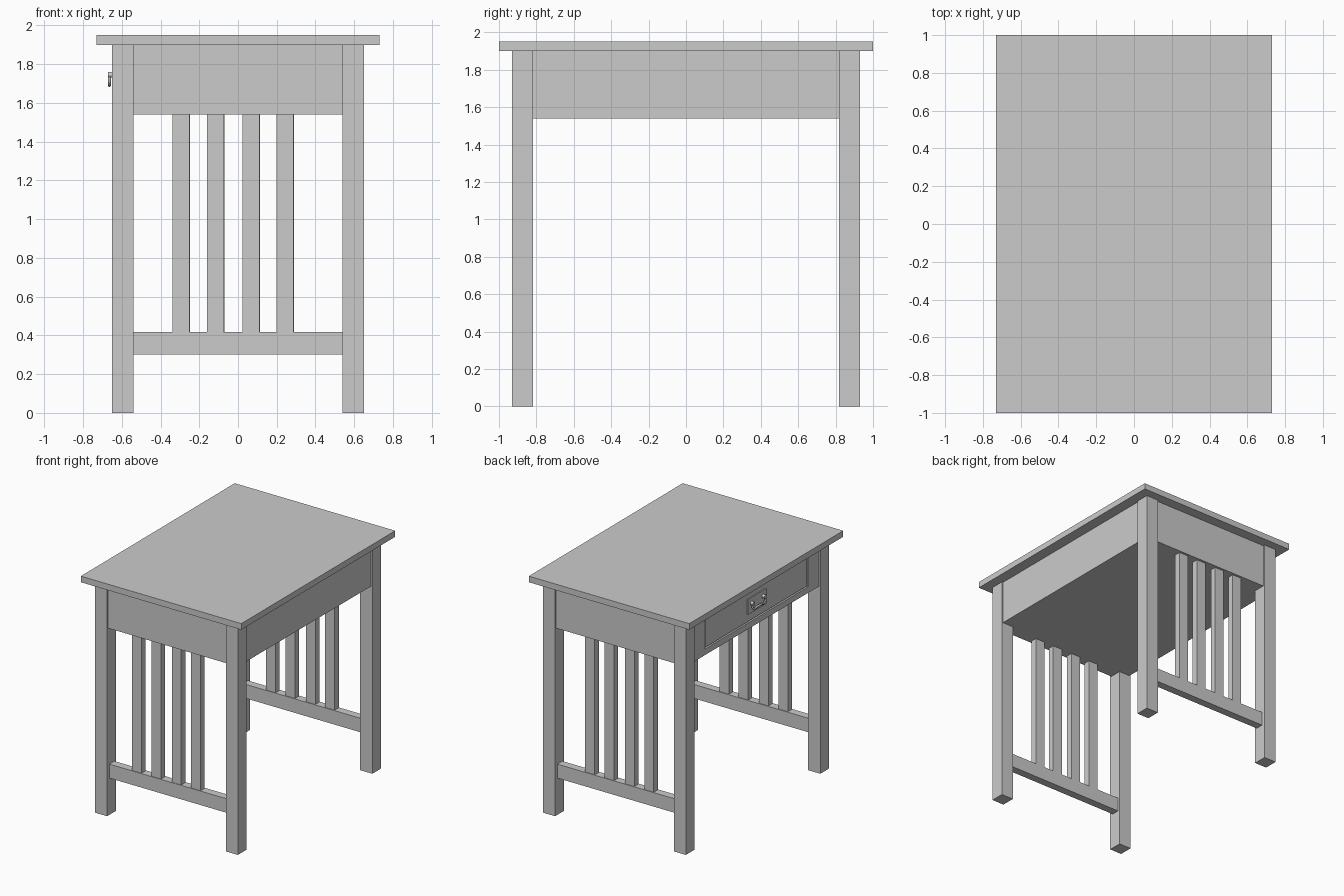
import bpy

if "Cube" in bpy.data.objects:
    bpy.data.objects.remove(bpy.data.objects["Cube"])

grey = bpy.data.materials.new("grey paint")
grey.diffuse_color = (0.6, 0.6, 0.6, 1)
grey.use_nodes = True
grey.node_tree.nodes["Principled BSDF"].inputs["Base Color"].default_value = grey.diffuse_color


def box(name, x, y, z):
    """Box from (low, high) ranges on each axis."""
    bpy.ops.mesh.primitive_cube_add(size=1, location=[sum(r) / 2 for r in (x, y, z)])
    ob = bpy.context.object
    ob.name = name
    ob.scale = [r[1] - r[0] for r in (x, y, z)]
    bpy.ops.object.transform_apply(location=False, rotation=False, scale=True)
    ob.data.materials.append(grey)
    return ob


def span(a, b, s):
    """Range mirrored to the side given by s."""
    return tuple(sorted((a * s, b * s)))


# Table top
box("table_top", (-0.73, 0.73), (-1, 1), (1.90, 1.95))

# Legs
for sx in (-1, 1):
    for sy in (-1, 1):
        box("leg", span(0.54, 0.65, sx), span(0.817, 0.93, sy), (0, 1.90))

# Closed drawer case between the legs
box("case_core", (-0.62, 0.64), (-0.82, 0.82), (1.54, 1.90))
for s in (-1, 1):
    box("end_apron", (-0.545, 0.545), span(0.80, 0.915, s), (1.54, 1.90))

# Drawer side: face frame, narrow gap, drawer front
fx = (-0.64, -0.61)
box("frame_top", fx, (-0.82, 0.82), (1.875, 1.90))
box("frame_bottom", fx, (-0.82, 0.82), (1.54, 1.59))
for s in (-1, 1):
    box("frame_side", fx, span(0.67, 0.82, s), (1.59, 1.875))
box("drawer_front", fx, (-0.658, 0.658), (1.602, 1.863))

# End panels: bottom rail and four slats
for s in (-1, 1):
    box("bottom_rail", (-0.545, 0.545), span(0.835, 0.90, s), (0.302, 0.417))
    for x in (-0.337, -0.16, 0.024, 0.2):
        dx = 0.004 if s > 0 else 0
        box("slat", (x + dx, x + dx + 0.086), span(0.842, 0.895, s), (0.41, 1.55))

# Drawer pull: back plate, two posts and a hanging bail
box("pull_plate", (-0.648, -0.638), (-0.12, 0.12), (1.665, 1.79))
for s in (-1, 1):
    bpy.ops.mesh.primitive_cylinder_add(vertices=16, radius=0.015, depth=0.03,
                                        location=(-0.657, 0.075 * s, 1.745),
                                        rotation=(0, 1.5708, 0))
    post = bpy.context.object
    post.name = "pull_post"
    post.data.materials.append(grey)
    bpy.ops.object.shade_smooth_by_angle()

path = [(0.075, 1.745), (0.085, 1.715), (0.06, 1.69), (0.03, 1.70),
        (-0.03, 1.70), (-0.06, 1.69), (-0.085, 1.715), (-0.075, 1.745)]
curve = bpy.data.curves.new("pull_bail", "CURVE")
curve.dimensions = "3D"
curve.bevel_depth = 0.008
curve.bevel_resolution = 2
curve.use_fill_caps = True
spline = curve.splines.new("POLY")
spline.points.add(len(path) - 1)
for p, (y, z) in zip(spline.points, path):
    p.co = (-0.664, y, z, 1)
curve.materials.append(grey)
bail = bpy.data.objects.new("pull_bail", curve)
bpy.context.collection.objects.link(bail)
